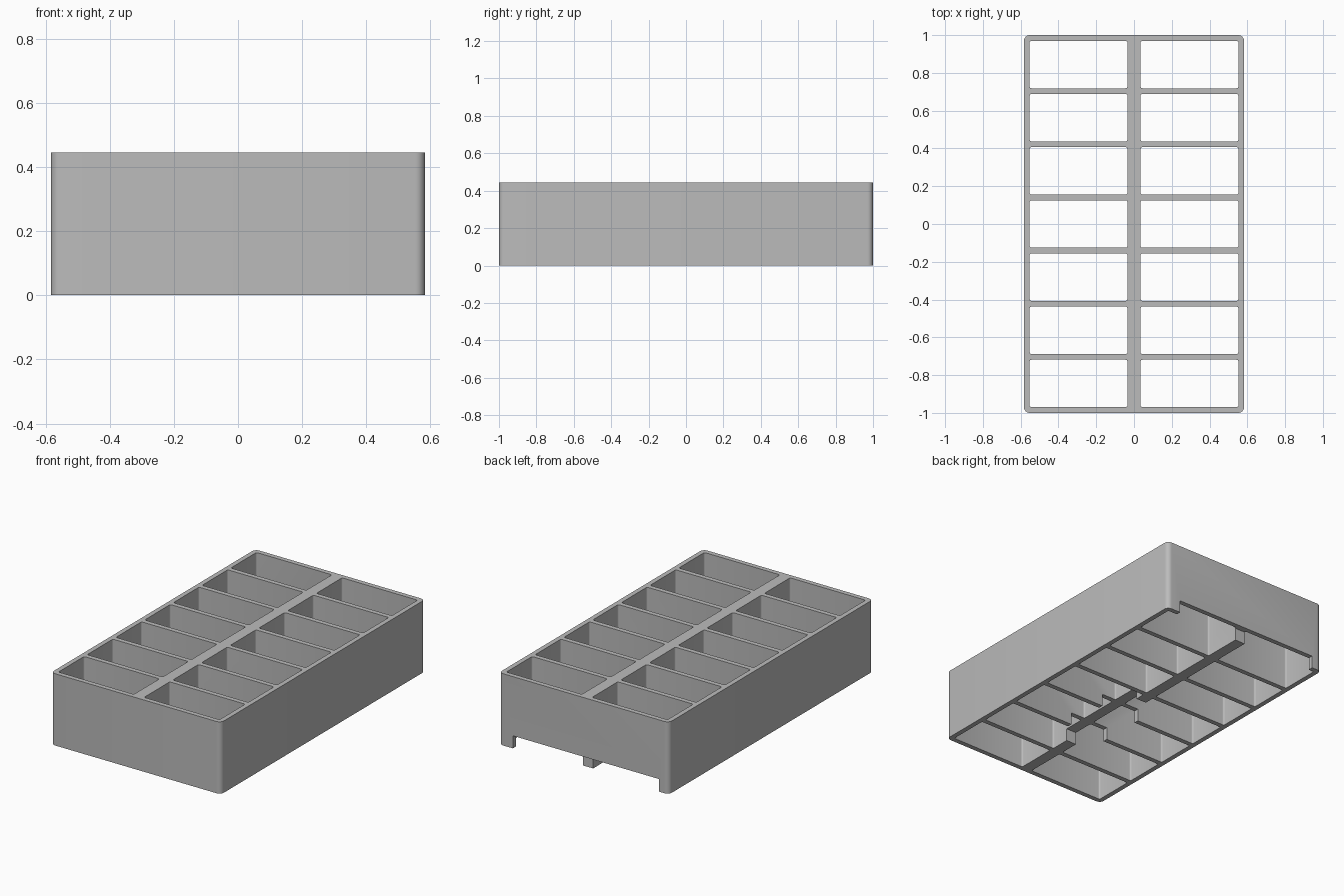
import bpy
import bmesh
from mathutils import Matrix, Vector

if "Cube" in bpy.data.objects:
    bpy.data.objects.remove(bpy.data.objects["Cube"], do_unlink=True)

WIDTH, LENGTH, HEIGHT = 1.165, 2.0, 0.445
WALL, RIB, ROWS = 0.03, 0.07, 7
NOTCH = 0.078

grey = bpy.data.materials.new("Grey plastic")
grey.use_nodes = True
colour = (0.5, 0.5, 0.5, 1)
grey.diffuse_color = colour
grey.node_tree.nodes["Principled BSDF"].inputs["Base Color"].default_value = colour


def add_block(bm, low, high, radius=0, segments=4):
    """Add a box between two corners, with rounded upright edges."""
    low, high = Vector(low), Vector(high)
    size = high - low
    matrix = Matrix.Translation((low + high) / 2) @ Matrix.Diagonal((*size, 1))
    verts = bmesh.ops.create_cube(bm, size=1, matrix=matrix)["verts"]
    if radius:
        edges = {e for v in verts for e in v.link_edges
                 if abs(e.verts[0].co.z - e.verts[1].co.z) > 0.01}
        bmesh.ops.bevel(bm, geom=list(edges), offset=radius, segments=segments,
                        profile=0.5, affect='EDGES')


def make_object(name, bm):
    mesh = bpy.data.meshes.new(name)
    bm.to_mesh(mesh)
    bm.free()
    mesh.materials.append(grey)
    obj = bpy.data.objects.new(name, mesh)
    bpy.context.collection.objects.link(obj)
    return obj


def cut(target, cutter):
    mod = target.modifiers.new("Cut", 'BOOLEAN')
    mod.operation = 'DIFFERENCE'
    mod.solver = 'EXACT'
    mod.object = cutter
    cutter.hide_render = True
    bpy.context.view_layer.objects.active = target
    bpy.ops.object.modifier_apply(modifier=mod.name)
    bpy.data.objects.remove(cutter, do_unlink=True)


# Outer block with rounded corners
bm = bmesh.new()
add_block(bm, (-WIDTH / 2, -LENGTH / 2, 0), (WIDTH / 2, LENGTH / 2, HEIGHT), 0.03, 6)
tray = make_object("divided_tray", bm)

# Two columns of open cells
bm = bmesh.new()
pitch = (LENGTH - WALL) / ROWS
for row in range(ROWS):
    y0 = -LENGTH / 2 + WALL + row * pitch
    y1 = y0 + pitch - WALL
    for x0, x1 in ((-WIDTH / 2 + WALL, -RIB / 2), (RIB / 2, WIDTH / 2 - WALL)):
        add_block(bm, (x0, y0, -0.1), (x1, y1, HEIGHT + 0.1), 0.01)
cut(tray, make_object("cell_cutter", bm))

# Wide notch under the back wall, and a recess under the middle dividers
bm = bmesh.new()
add_block(bm, (-0.515, 0.96, -0.1), (0.488, 1.1, NOTCH))
add_block(bm, (-0.135, -0.568, -0.1), (0.135, 0.065, NOTCH))
cut(tray, make_object("underside_cutter", bm))

# Smooth rounded corners, sharp rims
bpy.ops.object.select_all(action='DESELECT')
tray.select_set(True)
bpy.context.view_layer.objects.active = tray
bpy.ops.object.shade_smooth_by_angle(angle=0.6)
